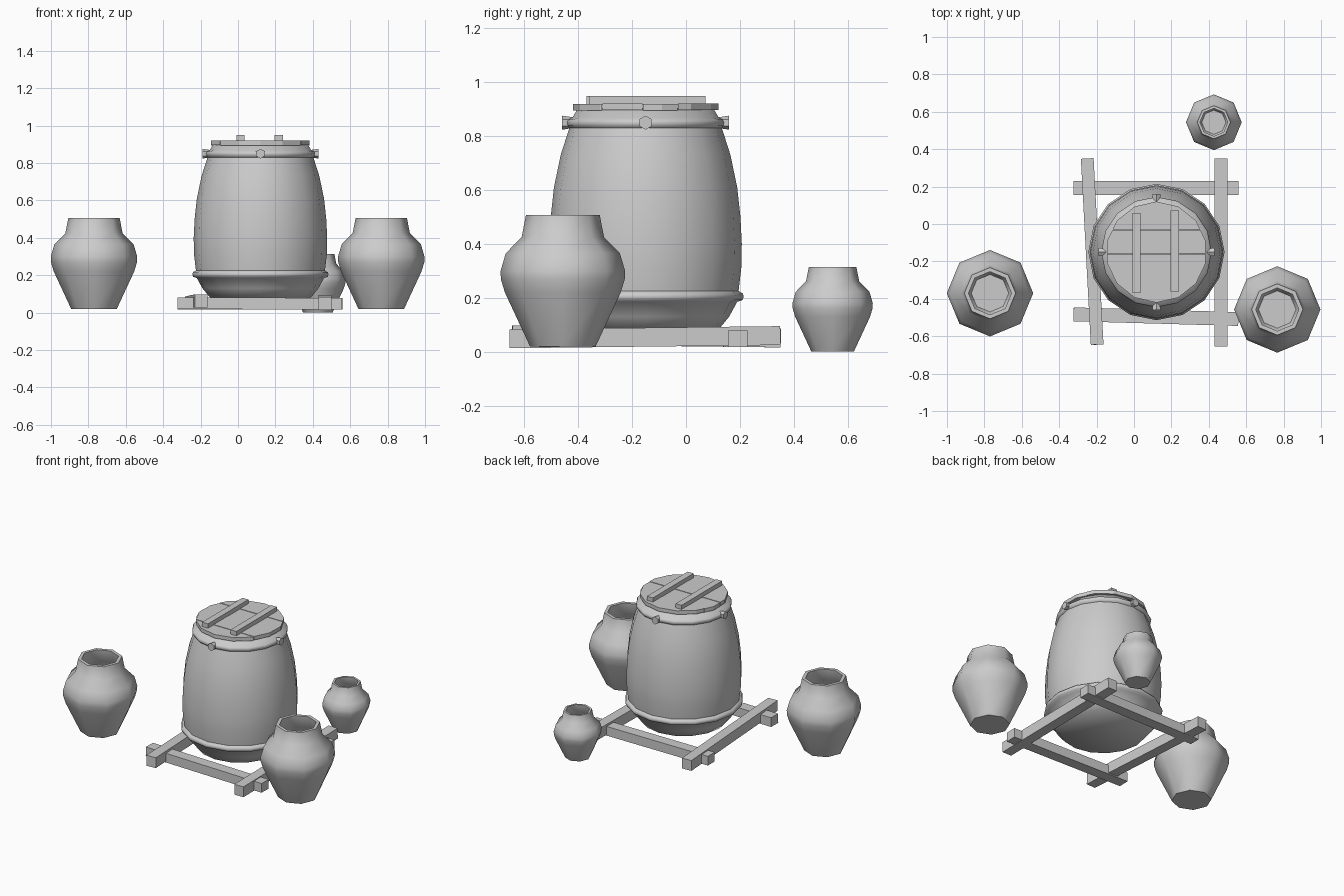
import bpy, bmesh
from math import radians, pi, cos, sin, atan2
from mathutils import Matrix, Vector

if "Cube" in bpy.data.objects:
    bpy.data.objects.remove(bpy.data.objects["Cube"])

grey = bpy.data.materials.new("plain grey")
grey.use_nodes = True
grey.diffuse_color = (0.6, 0.6, 0.6, 1)
grey.node_tree.nodes["Principled BSDF"].inputs["Base Color"].default_value = (0.6, 0.6, 0.6, 1)


def finish(name, bm, loc=(0, 0, 0), scale=1, smooth=None):
    bmesh.ops.recalc_face_normals(bm, faces=bm.faces)
    mesh = bpy.data.meshes.new(name)
    bm.to_mesh(mesh)
    bm.free()
    mesh.materials.append(grey)
    ob = bpy.data.objects.new(name, mesh)
    bpy.context.collection.objects.link(ob)
    ob.location = loc
    ob.scale = (scale,) * 3
    if smooth:
        bpy.ops.object.select_all(action="DESELECT")
        ob.select_set(True)
        bpy.context.view_layer.objects.active = ob
        bpy.ops.object.shade_smooth_by_angle(angle=radians(smooth))
    return ob


def lathe(name, profile, sides, loc, scale=1):
    """Revolve (radius, height) points and close both ends."""
    bm = bmesh.new()
    rings = []
    for r, z in profile:
        rings.append([bm.verts.new((r * cos(2 * pi * i / sides), r * sin(2 * pi * i / sides), z))
                      for i in range(sides)])
    for a, b in zip(rings, rings[1:]):
        for i in range(sides):
            j = (i + 1) % sides
            bm.faces.new((a[i], a[j], b[j], b[i]))
    bm.faces.new(rings[0][::-1])
    bm.faces.new(rings[-1])
    return finish(name, bm, loc, scale, 60)


def beam(name, start, end, width, height):
    """Squared timber running between two end centres."""
    start, end = Vector(start), Vector(end)
    d = end - start
    pitch = atan2(d.z, d.xy.length)
    bm = bmesh.new()
    bmesh.ops.create_cube(bm, size=1)
    bmesh.ops.scale(bm, vec=(d.length, width, height), verts=bm.verts)
    turn = Matrix.Rotation(atan2(d.y, d.x), 4, "Z") @ Matrix.Rotation(-pitch, 4, "Y")
    bmesh.ops.transform(bm, matrix=Matrix.Translation((start + end) / 2) @ turn, verts=bm.verts)
    return finish(name, bm)


CX, CY = 0.12, -0.15

# Barrel body with its lower hoop and neck hoop
lathe("barrel", [
    (0.265, 0.075), (0.31, 0.13), (0.34, 0.185), (0.36, 0.192), (0.364, 0.205), (0.36, 0.217),
    (0.345, 0.225), (0.355, 0.31), (0.357, 0.4), (0.352, 0.5), (0.34, 0.61), (0.315, 0.73),
    (0.283, 0.83), (0.292, 0.838), (0.295, 0.85), (0.29, 0.862), (0.272, 0.868), (0.25, 0.905),
], 16, (CX, CY, 0))

# Tapered pegs around the neck
for i, side in enumerate(("left", "back", "right", "front")):
    bm = bmesh.new()
    bmesh.ops.create_cone(bm, cap_ends=True, segments=6, radius1=0.017, radius2=0.026, depth=0.06)
    bmesh.ops.transform(bm, verts=bm.verts, matrix=Matrix.Translation((CX, CY, 0.85))
                        @ Matrix.Rotation(i * pi / 2, 4, "Z") @ Matrix.Translation((0.28, 0, 0))
                        @ Matrix.Rotation(pi / 2, 4, "Y") @ Matrix.Rotation(pi / 6, 4, "Z"))
    finish("peg_" + side, bm)

# Lid planks sliced out of a disc
cuts = (-0.3, -0.16, -0.01, 0.12, 0.3)
for i, (lo, hi) in enumerate(zip(cuts, cuts[1:])):
    bm = bmesh.new()
    bmesh.ops.create_cone(bm, cap_ends=True, segments=14, radius1=0.27, radius2=0.27, depth=0.025)
    for y, side in ((lo + 0.001, -1), (hi - 0.001, 1)):
        cut = bmesh.ops.bisect_plane(bm, geom=bm.verts[:] + bm.edges[:] + bm.faces[:],
                                     plane_co=(0, y, 0), plane_no=(0, side, 0), clear_outer=True)
        edges = [e for e in cut["geom_cut"] if isinstance(e, bmesh.types.BMEdge)]
        if edges:
            bmesh.ops.contextual_create(bm, geom=edges)
    finish("lid_plank_%d" % (i + 1), bm, (CX, CY, 0.907 + 0.002 * (i % 2)))

# Battens across the lid
beam("lid_batten_right", (0.013, -0.37, 0.933), (0.013, 0.06, 0.933), 0.044, 0.032)
beam("lid_batten_left", (0.218, -0.36, 0.933), (0.218, 0.073, 0.933), 0.044, 0.032)

# Crossed timber frame underneath
beam("frame_back", (-0.323, 0.192, 0.048), (0.558, 0.192, 0.048), 0.074, 0.062)
beam("frame_front", (-0.323, -0.483, 0.05), (0.558, -0.508, 0.048), 0.074, 0.062)
beam("frame_right", (-0.197, -0.645, 0.063), (-0.25, 0.35, 0.051), 0.068, 0.07)
beam("frame_left", (0.465, -0.655, 0.048), (0.465, 0.35, 0.06), 0.068, 0.07)

# Open eight-sided jars: outer wall up to the rim, then the inside down
jar = [
    (0.122, 0), (0.215, 0.2), (0.23, 0.25), (0.231, 0.28), (0.212, 0.345), (0.153, 0.405),
    (0.137, 0.487), (0.115, 0.487), (0.125, 0.41), (0.19, 0.33), (0.2, 0.25), (0.1, 0.03),
]
for name, loc, size in (("right_jar", (-0.77, -0.37, 0.02), 1),
                        ("left_jar", (0.766, -0.457, 0.02), 1),
                        ("small_back_jar", (0.427, 0.544, 0), 0.645)):
    lathe(name, jar, 8, loc, size)
